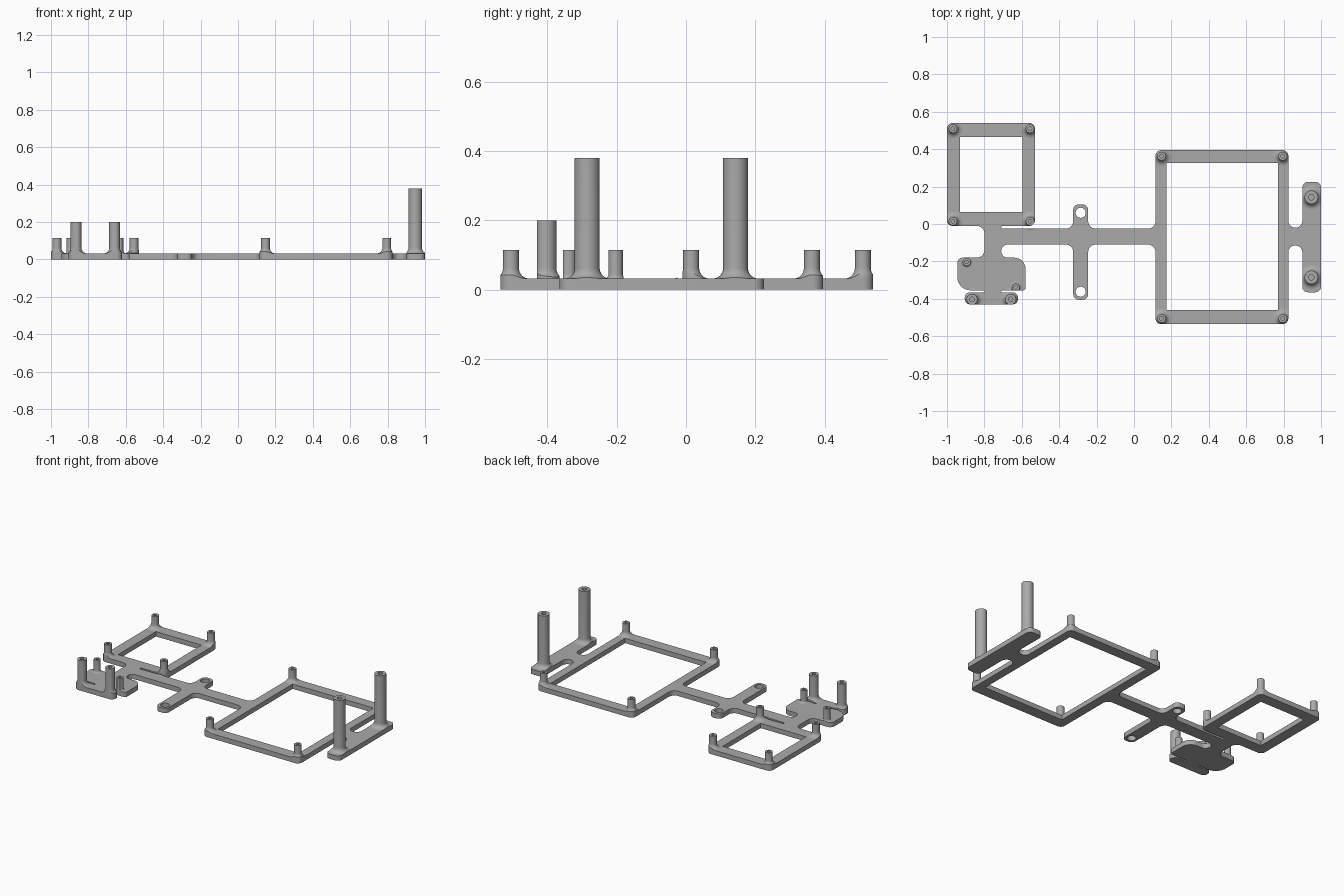
import bpy, bmesh
from math import pi, sin, cos, tan, radians
from mathutils import Vector

cube = bpy.data.objects.get("Cube")
if cube:
    bpy.data.objects.remove(cube, do_unlink=True)

THICK = 0.032

grey = bpy.data.materials.new("plain grey")
grey.use_nodes = True
grey.diffuse_color = (0.4, 0.4, 0.4, 1)
grey.node_tree.nodes["Principled BSDF"].inputs["Base Color"].default_value = grey.diffuse_color

# Flat layout as (x0, x1, y0, y1)
solids = [
    (-1, -.53, -.01, .54),        # small frame
    (.115, .825, -.535, .395),    # large frame
    (.9, 1, -.365, .225),         # end bar
    (.825, .9, -.115, -.02),      # neck to end bar
    (-.8, .115, -.11, -.025),     # spine
    (-.325, -.245, -.405, .105),  # cross arm
    (-.8, -.71, -.365, -.01),     # stem
    (-.945, -.58, -.355, -.18),   # side plate
    (-.905, -.62, -.43, -.365),   # side plate foot
]
windows = [(-.93, -.595, .065, .465), (.175, .77, -.46, .325)]
holes = [(-.285, .06), (-.285, -.362)]
big_corners = {(-.945, -.355): .08, (-.58, -.18): .06, (-.58, -.355): .015}


def inside(x, y, boxes):
    return any(a < x < b and c < y < d for a, b, c, d in boxes)


def outline_loops():
    """Trace the border of the merged rectangles, solid on the left."""
    boxes = solids + windows
    xs = sorted({v for b in boxes for v in b[:2]})
    ys = sorted({v for b in boxes for v in b[2:]})
    edges = set()
    for i in range(len(xs) - 1):
        for j in range(len(ys) - 1):
            mx, my = (xs[i] + xs[i + 1]) / 2, (ys[j] + ys[j + 1]) / 2
            if inside(mx, my, solids) and not inside(mx, my, windows):
                ring = [(i, j), (i + 1, j), (i + 1, j + 1), (i, j + 1)]
                for a, b in zip(ring, ring[1:] + ring[:1]):
                    if (b, a) in edges:
                        edges.remove((b, a))
                    else:
                        edges.add((a, b))
    follow = dict(edges)
    loops = []
    while follow:
        start = p = next(iter(follow))
        loop = []
        while p in follow:
            loop.append(p)
            p = follow.pop(p)
        pts = [Vector((xs[i], ys[j])) for i, j in loop]
        n = len(pts)
        loops.append([pts[k] for k in range(n) if abs(
            (pts[k] - pts[k - 1]).cross(pts[(k + 1) % n] - pts[k])) > 1e-9])
    return loops


def rounded(loop):
    """Round the corners of an outer loop; window loops stay sharp."""
    n = len(loop)
    if sum(loop[k - 1].cross(loop[k]) for k in range(n)) < 0:
        return loop
    out = []
    for k, p in enumerate(loop):
        a, b = loop[k - 1] - p, loop[(k + 1) % n] - p
        r = .03 if b.cross(a) > 0 else .04
        r = big_corners.get((round(p.x, 3), round(p.y, 3)), r)
        r = min(r, a.length * .499, b.length * .499)
        a, b = a.normalized(), b.normalized()
        for s in range(9):
            t = s / 8 * pi / 2
            out.append(p + a * r * (1 - sin(t)) + b * r * (1 - cos(t)))
    return out


def slab(name, z0, z1):
    """Extrude the filled outline between two heights."""
    curve = bpy.data.curves.new(name, 'CURVE')
    curve.dimensions = '2D'
    curve.fill_mode = 'BOTH'
    curve.extrude = (z1 - z0) / 2
    rings = [rounded(l) for l in outline_loops()]
    for x, y in holes:
        rings.append([Vector((x + .027 * cos(t * pi / 16), y + .027 * sin(t * pi / 16)))
                      for t in range(32)])
    for ring in rings:
        sp = curve.splines.new('POLY')
        sp.points.add(len(ring) - 1)
        for q, v in zip(sp.points, ring):
            q.co = (v.x, v.y, 0, 1)
        sp.use_cyclic_u = True
    tmp = bpy.data.objects.new(name, curve)
    bpy.context.collection.objects.link(tmp)
    dg = bpy.context.evaluated_depsgraph_get()
    mesh = bpy.data.meshes.new_from_object(tmp.evaluated_get(dg))
    bpy.data.objects.remove(tmp)
    bm = bmesh.new()
    bm.from_mesh(mesh)
    bmesh.ops.remove_doubles(bm, verts=bm.verts, dist=1e-5)
    bmesh.ops.translate(bm, verts=bm.verts, vec=(0, 0, (z0 + z1) / 2))
    bmesh.ops.recalc_face_normals(bm, faces=bm.faces)
    return make(name, bm, mesh)


def make(name, bm, mesh=None):
    mesh = mesh or bpy.data.meshes.new(name)
    bm.to_mesh(mesh)
    bm.free()
    mesh.materials.clear()
    mesh.materials.append(grey)
    obj = bpy.data.objects.new(name, mesh)
    bpy.context.collection.objects.link(obj)
    return obj


def post(name, x, y, r, top, cutter, flare=.03, sides=32):
    """Hollow standoff with a flared foot trimmed to the plate edge."""
    bore = r * .42
    prof = [(0, THICK)]
    for s in range(9):
        t = s / 8 * pi / 2
        prof.append((r + flare * (1 - sin(t)), THICK + flare * (1 - cos(t))))
    prof += [(r, top), (bore, top), (bore, THICK + .02), (0, THICK + .02)]
    bm = bmesh.new()
    vs = [bm.verts.new((x + q, y, z)) for q, z in prof]
    es = [bm.edges.new(e) for e in zip(vs, vs[1:])]
    bmesh.ops.spin(bm, geom=vs + es, cent=(x, y, 0), axis=(0, 0, 1),
                   angle=2 * pi, steps=sides)
    bmesh.ops.remove_doubles(bm, verts=bm.verts, dist=1e-5)
    bmesh.ops.recalc_face_normals(bm, faces=bm.faces)
    obj = make(name, bm)
    mod = obj.modifiers.new("trim", 'BOOLEAN')
    mod.operation = 'INTERSECT'
    mod.solver = 'EXACT'
    mod.object = cutter
    return obj


plate = slab("base_plate", 0, THICK)
trim = slab("trim_helper", -.1, .6)
trim.hide_render = True

# Standoffs: group name, x positions, y positions, radius, top height
parts = [plate]
groups = [
    ("small_frame_post", (-.968, -.556), (.015, .51), .023, .115),
    ("large_frame_post", (.147, .795), (-.505, .363), .023, .115),
    ("end_bar_post", (.948,), (-.285, .143), .036, .38),
    ("foot_post", (-.866, -.66), (-.403,), .029, .2),
    ("plate_post_left", (-.895,), (-.203,), .021, .115),
    ("plate_post_right", (-.632,), (-.338,), .021, .115),
]
for name, xs, ys, r, top in groups:
    flare = .012 if name.startswith("plate") else .03
    for x in xs:
        for y in ys:
            parts.append(post(name, x, y, r, top, trim, flare))

# Bake the trims, drop the helper, smooth the round walls
dg = bpy.context.evaluated_depsgraph_get()
baked = [(o, bpy.data.meshes.new_from_object(o.evaluated_get(dg))) for o in parts[1:]]
for o, mesh in baked:
    o.modifiers.clear()
    o.data = mesh
bpy.data.objects.remove(trim, do_unlink=True)
bpy.ops.object.select_all(action='DESELECT')
for o in parts:
    o.select_set(True)
bpy.context.view_layer.objects.active = plate
bpy.ops.object.shade_smooth_by_angle(angle=radians(30))
